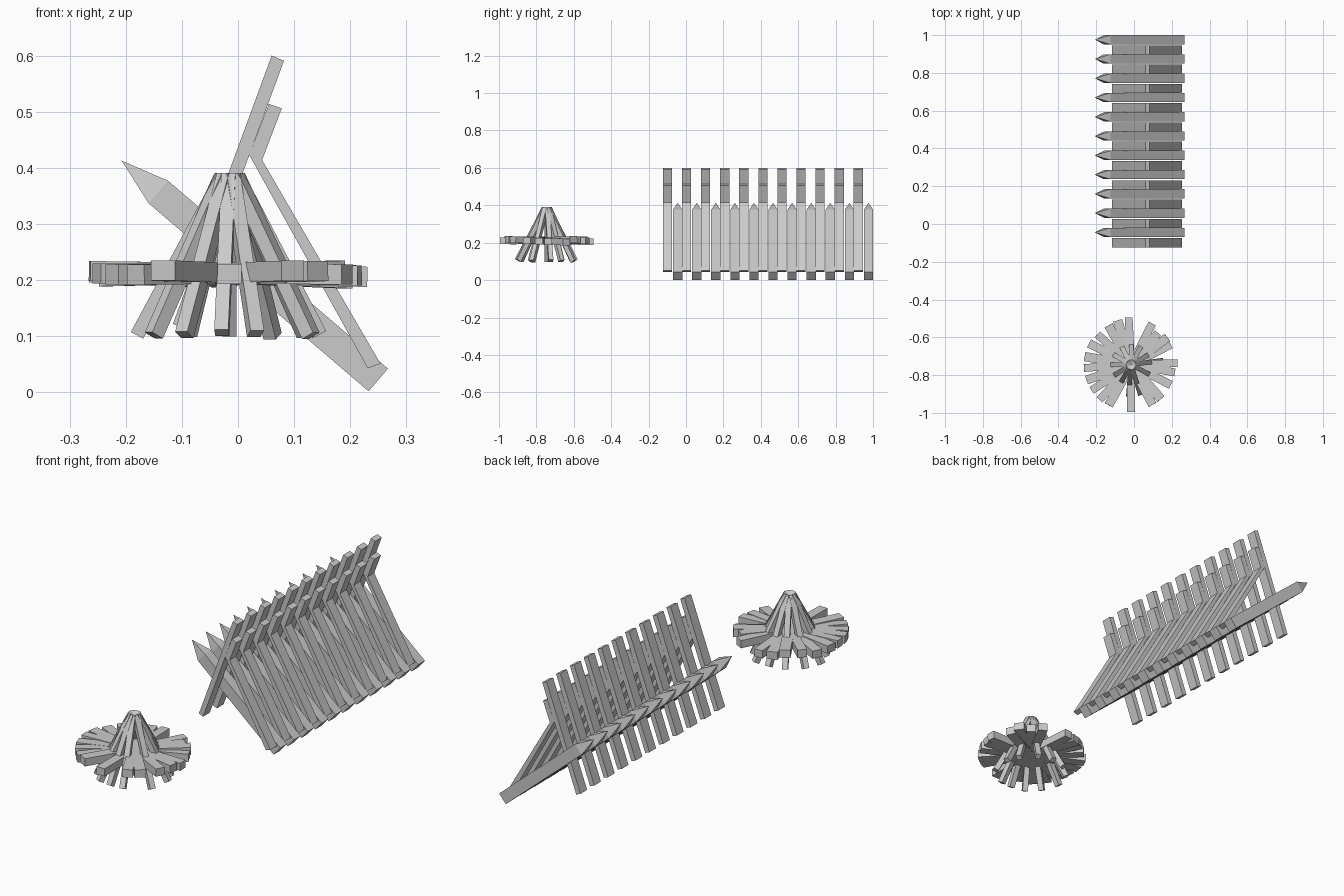
import bpy, bmesh, math, random
from mathutils import Vector

if "Cube" in bpy.data.objects:
    bpy.data.objects.remove(bpy.data.objects["Cube"])

random.seed(4)


def make_object(name, bm):
    bmesh.ops.recalc_face_normals(bm, faces=bm.faces)
    mesh = bpy.data.meshes.new(name)
    bm.to_mesh(mesh)
    bm.free()
    obj = bpy.data.objects.new(name, mesh)
    bpy.context.collection.objects.link(obj)
    return obj


def add_beam(bm, p, q, width, height, tip=0.0):
    """Square beam from p to q; width lies flat, optional pyramid tip past q."""
    p, q = Vector(p), Vector(q)
    axis = (q - p).normalized()
    side = axis.cross(Vector((0, 0, 1))).normalized() * width / 2
    up = side.cross(axis).normalized() * height / 2
    rings = [[bm.verts.new(c + side * a + up * b)
              for a, b in ((-1, -1), (1, -1), (1, 1), (-1, 1))] for c in (p, q)]
    a, b = rings
    bm.faces.new(a)
    for i in range(4):
        j = (i + 1) % 4
        bm.faces.new((a[i], a[j], b[j], b[i]))
    if tip:
        apex = bm.verts.new(q + axis * tip)
        for i in range(4):
            bm.faces.new((b[i], b[(i + 1) % 4], apex))
    else:
        bm.faces.new(b)


def add_strip(bm, left, right, y, width):
    """Bent plank: paired left/right outline points in xz, given a y thickness."""
    rings = []
    for (lx, lz), (rx, rz) in zip(left, right):
        rings.append([bm.verts.new(v) for v in (
            (lx, y - width / 2, lz), (rx, y - width / 2, rz),
            (rx, y + width / 2, rz), (lx, y + width / 2, lz))])
    bm.faces.new(rings[0])
    bm.faces.new(rings[-1])
    for a, b in zip(rings, rings[1:]):
        for i in range(4):
            j = (i + 1) % 4
            bm.faces.new((a[i], a[j], b[j], b[i]))


# Barricade: sharpened stakes alternating with posts and bent braces
COUNT, STEP, THICK = 11, 0.102, 0.049
for i in range(COUNT):
    y = -0.0445 + i * STEP
    bm = bmesh.new()
    add_beam(bm, (0.25, y, 0.022), (-0.142, y, 0.357), THICK, 0.053, 0.086)
    make_object("sharpened_stake", bm)

    y = -0.099 + i * STEP
    bm = bmesh.new()
    add_strip(bm, [(0.06, 0.6), (-0.116, 0.122)], [(0.082, 0.591), (-0.094, 0.113)], y, THICK)
    make_object("rear_post", bm)

    bm = bmesh.new()
    add_strip(bm, [(0.055, 0.514), (0.02, 0.423), (0.231, 0.043)],
              [(0.078, 0.506), (0.043, 0.414), (0.254, 0.051)], y, THICK)
    make_object("bent_brace", bm)

# Campfire: ring of flat logs (angle, length)
CX, CY = -0.015, -0.745
ring_logs = [(2, .245), (-10, .235), (27, .235), (37, .24), (50, .22), (63, .245),
             (93, .25), (107, .245), (120, .24), (138, .24), (153, .25), (170, .25),
             (184, .25), (199, .25), (213, .25), (228, .25), (241, .245), (270, .25),
             (298, .24), (311, .24), (333, .235)]
for ang, length in ring_logs:
    a = math.radians(ang)
    tilt = random.uniform(-0.008, 0.008)
    bm = bmesh.new()
    add_beam(bm, (CX, CY, 0.212),
             (CX + length * math.cos(a), CY + length * math.sin(a), 0.21 + tilt),
             random.uniform(0.04, 0.05), 0.036)
    make_object("ring_log", bm)

# Campfire: leaning sticks meeting at the top
for ang in (8, 30, 62, 90, 118, 150, 180, 212, 240, 265, 287, 332):
    a = math.radians(ang)
    c, s = math.cos(a), math.sin(a)
    r = random.uniform(0.155, 0.165)
    bm = bmesh.new()
    add_beam(bm, (CX + r * c, CY + r * s, random.uniform(0.1, 0.108)),
             (CX + 0.013 * c, CY + 0.013 * s, 0.385), 0.025, 0.025)
    make_object("leaning_stick", bm)
